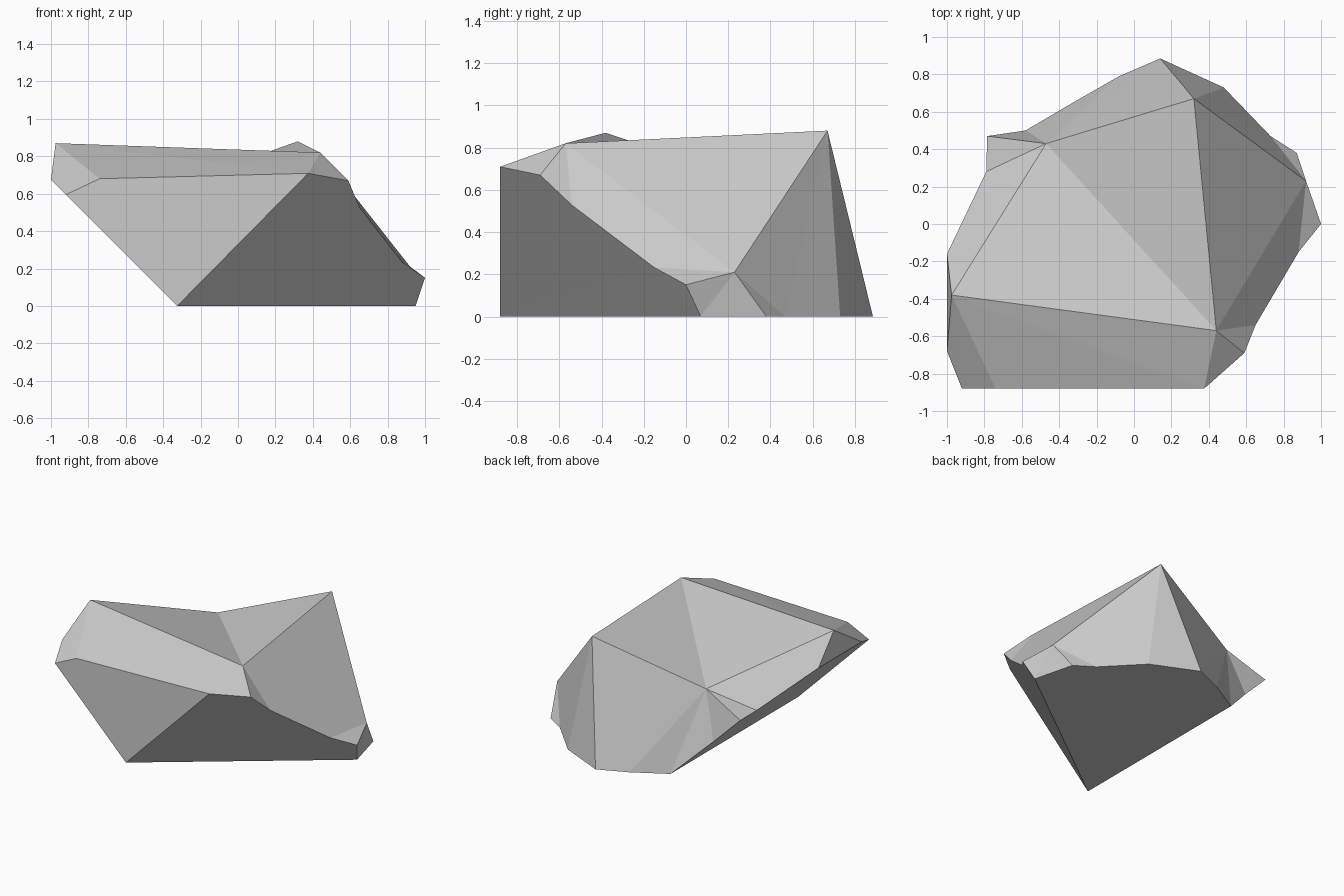
import bpy, bmesh

if "Cube" in bpy.data.objects:
    bpy.data.objects.remove(bpy.data.objects["Cube"])

bm = bmesh.new()

# Heights of the two slanted undercuts below the overhanging rim
def right_cut(x, y):
    return (0.95 * (x + 0.325) - 1.27 * (y + 0.88)) / 0.938

def left_cut(x, y):
    return -0.325 - x

def points(outline, height):
    return [bm.verts.new((x, y, height(x, y))) for x, y in outline]

# Rim of the boulder: right undercut, ground contact, left undercut, front lip
rim = points([(0.375, -0.88), (0.59, -0.69), (0.65, -0.54),
              (0.88, -0.15), (1.0, 0.0)], right_cut)
rim += points([(0.95, 0.07), (0.87, 0.38), (0.73, 0.47), (0.48, 0.73),
               (0.14, 0.885), (-0.08, 0.79), (-0.325, 0.65)], lambda x, y: 0)
rim += points([(-0.58, 0.50), (-0.785, 0.47), (-0.79, 0.28), (-1.0, -0.16),
               (-1.0, -0.68), (-0.92, -0.88)], left_cut)
rim += points([(-0.74, -0.88)], lambda x, y: 0.68)
foot = bm.verts.new((-0.325, -0.88, 0))

# Upper corners
front, side, back, dip, left = [bm.verts.new(c) for c in (
    (0.44, -0.57, 0.82), (0.92, 0.23, 0.21), (0.32, 0.67, 0.88),
    (-0.47, 0.43, 0.60), (-0.975, -0.38, 0.87))]

# Facets fanning from each upper corner down to its stretch of rim
fans = [(front, 0, 3), (side, 3, 7), (back, 7, 9), (dip, 9, 15), (left, 15, 19)]
for k, (corner, a, b) in enumerate(fans):
    for i in range(a, b):
        bm.faces.new((corner, rim[i], rim[(i + 1) % 19]))
    bm.faces.new((corner, rim[b % 19], fans[(k + 1) % 5][0]))

# Dished top
for tri in ((front, side, back), (front, back, dip), (front, dip, left)):
    bm.faces.new(tri)

# Flat cut faces: right undercut, base, left undercut, front
for a, b in ((0, 5), (5, 11), (11, 17)):
    bm.faces.new([foot] + rim[a:b + 1][::-1])
bm.faces.new((foot, rim[0], rim[18], rim[17]))

bmesh.ops.recalc_face_normals(bm, faces=bm.faces)
# Triangulate so slightly bent cuts stay well defined
bmesh.ops.triangulate(bm, faces=[f for f in bm.faces if len(f.verts) > 3])

mesh = bpy.data.meshes.new("boulder")
bm.to_mesh(mesh)
bm.free()
bpy.context.collection.objects.link(bpy.data.objects.new("boulder", mesh))
